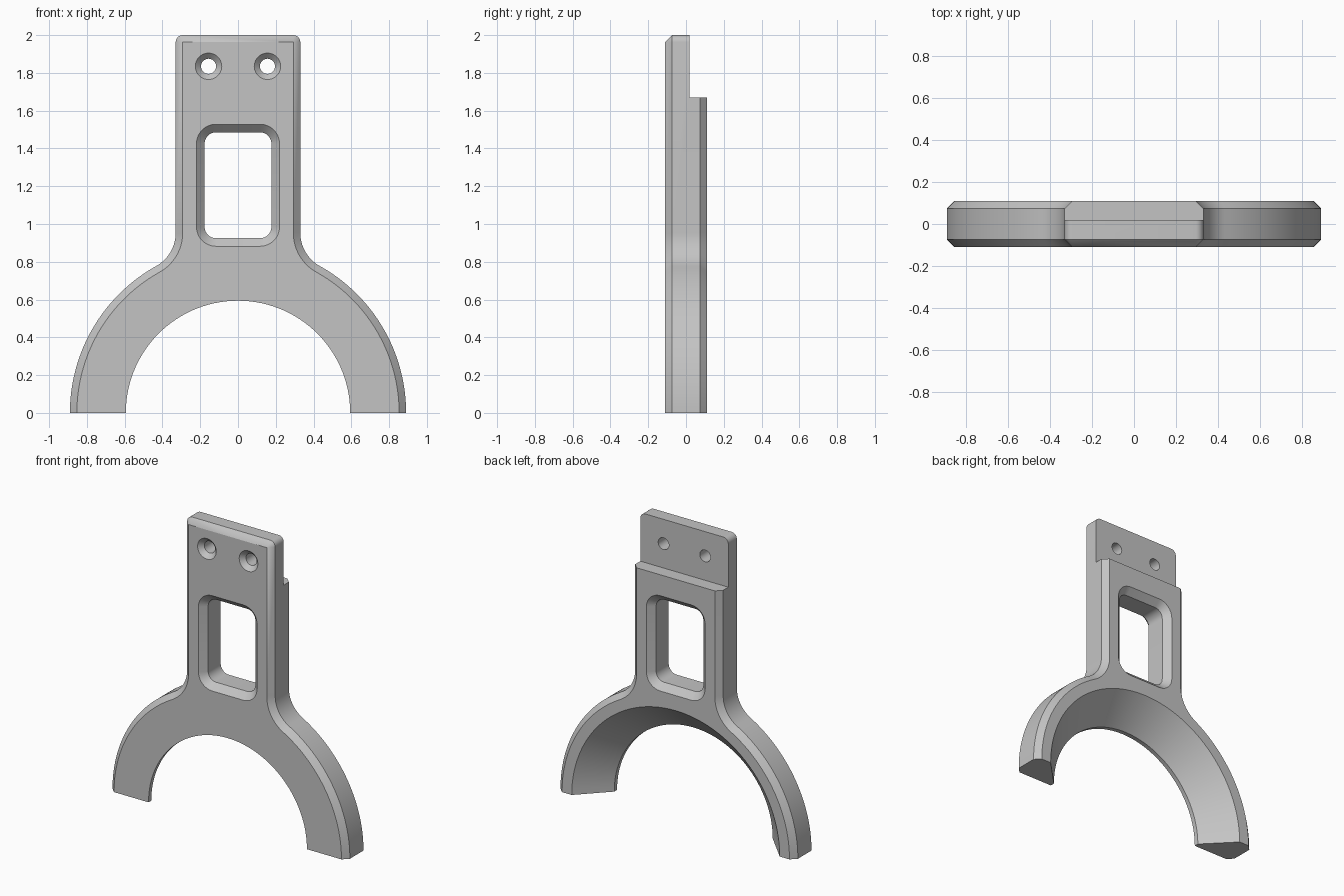
import bpy
import bmesh
from math import atan2, cos, sin, pi

default = bpy.data.objects.get("Cube")
if default:
    bpy.data.objects.remove(default, do_unlink=True)

grey = bpy.data.materials.new("plain_grey")
grey.use_nodes = True
colour = (0.55, 0.55, 0.55, 1)
grey.diffuse_color = colour
grey.node_tree.nodes["Principled BSDF"].inputs["Base Color"].default_value = colour

HALF_T = 0.11     # half thickness
CH = 0.037        # outer chamfer
ARCH_R = 0.89     # outer arch radius
STEM_W = 0.33     # stem half width
FILLET = 0.2      # blend between stem and arch
TOP = 2.0


def arc(cx, cz, r, a0, a1, n):
    return [(cx + r * cos(a0 + (a1 - a0) * i / n),
             cz + r * sin(a0 + (a1 - a0) * i / n)) for i in range(n + 1)]


def circle(cx, cz, r, n):
    return arc(cx, cz, r, 0, 2 * pi, n)[:-1]


def rounded_rect(cx, cz, hw, hh, r, n=8):
    pts = []
    for k, (sx, sz) in enumerate([(1, 1), (-1, 1), (-1, -1), (1, -1)]):
        pts += arc(cx + sx * (hw - r), cz + sz * (hh - r), r,
                   k * pi / 2, (k + 1) * pi / 2, n)
    return pts


def outline(d):
    """Outer silhouette, inset by d everywhere but at the flat feet."""
    cx = STEM_W + FILLET
    cz = ((ARCH_R + FILLET) ** 2 - cx ** 2) ** 0.5
    a = atan2(cz, cx)
    half = arc(0, 0, ARCH_R - d, 0, a, 40)
    half += arc(cx, cz, FILLET + d, a + pi, pi, 16)[1:]
    half += arc(STEM_W - CH, TOP - CH, CH - d, 0, pi / 2, 6)
    return half + [(-x, z) for x, z in reversed(half)]


def loft(name, sections):
    """Solid through (y, loop) sections with end caps."""
    bm = bmesh.new()
    rings = [[bm.verts.new((x, y, z)) for x, z in loop] for y, loop in sections]
    for a, b in zip(rings, rings[1:]):
        for i in range(len(a)):
            j = (i + 1) % len(a)
            bm.faces.new((a[i], a[j], b[j], b[i]))
    bm.faces.new(rings[0])
    bm.faces.new(rings[-1])
    bmesh.ops.remove_doubles(bm, verts=bm.verts[:], dist=1e-5)
    bmesh.ops.recalc_face_normals(bm, faces=bm.faces[:])
    mesh = bpy.data.meshes.new(name)
    bm.to_mesh(mesh)
    bm.free()
    mesh.materials.append(grey)
    obj = bpy.data.objects.new(name, mesh)
    bpy.context.collection.objects.link(obj)
    return obj


# Chamfered bracket body
body = loft("bracket_body", [
    (-HALF_T, outline(CH)), (CH - HALF_T, outline(0)),
    (HALF_T - CH, outline(0)), (HALF_T, outline(CH))])

# Arch opening: short straight land at the front, cone flaring to the back
cutters = [loft("arch_cutter", [
    (y, circle(0, 0, r, 120))
    for y, r in [(-0.2, 0.594), (-0.08, 0.594), (0.15, 0.819)]])]

# Stem window, chamfered on both faces
cutters.append(loft("window_cutter", [
    (y, rounded_rect(0, 1.205, 0.177 + g, 0.28 + g, 0.06 + g))
    for y, g in [(-0.15, 0.083), (-0.067, 0), (0.067, 0), (0.15, 0.083)]]))

# Countersunk screw holes
for side in (-1, 1):
    cutters.append(loft("hole_cutter", [
        (y, circle(side * 0.156, 1.835, r, 40))
        for y, r in [(-0.15, 0.11), (-0.08, 0.04), (0.2, 0.04)]]))

# Stepped recess behind the top of the stem
step = [(-0.5, 1.67), (0.5, 1.67), (0.5, 2.2), (-0.5, 2.2)]
cutters.append(loft("step_cutter", [(0.018, step), (0.3, step)]))

for obj in bpy.context.selected_objects:
    obj.select_set(False)
bpy.context.view_layer.objects.active = body
body.select_set(True)
for cutter in cutters:
    cutter.hide_render = True
    mod = body.modifiers.new("cut", "BOOLEAN")
    mod.operation = "DIFFERENCE"
    mod.solver = "EXACT"
    mod.object = cutter
    bpy.ops.object.modifier_apply(modifier=mod.name)
    bpy.data.objects.remove(cutter, do_unlink=True)

bpy.ops.object.shade_smooth_by_angle(angle=pi / 7)
